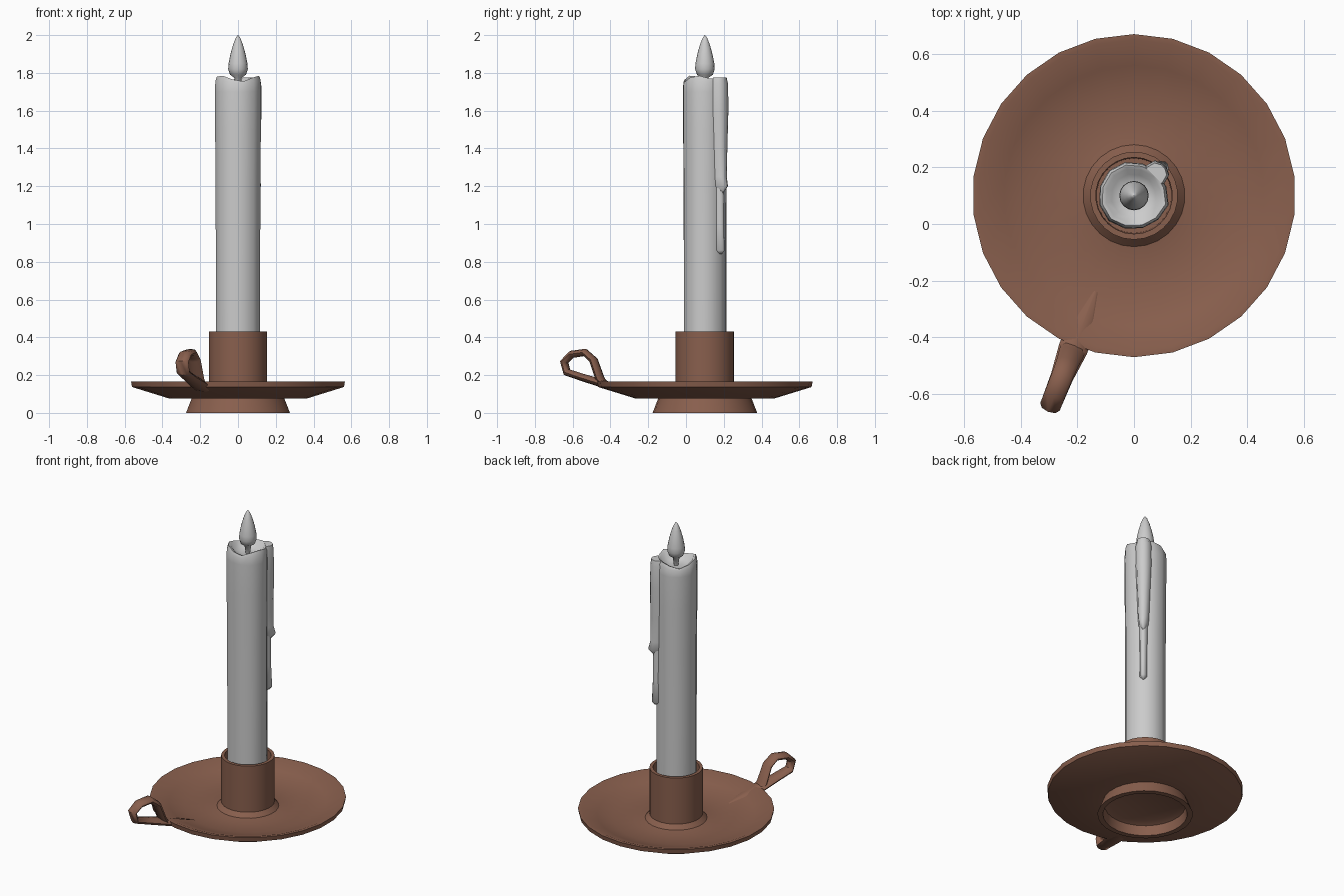
import bpy, bmesh, math
from mathutils import Vector

if "Cube" in bpy.data.objects:
    bpy.data.objects.remove(bpy.data.objects["Cube"])

CY = 0.10  # the candle axis sits behind the origin because of the handle

bronze = bpy.data.materials.new("brown_metal")
bronze.diffuse_color = (0.25, 0.115, 0.075, 1)
bronze.use_nodes = True
bronze.node_tree.nodes["Principled BSDF"].inputs["Base Color"].default_value = bronze.diffuse_color


def skin(name, rings, mat=None, angle=35):
    """Join equal rings of points into a closed, capped mesh object."""
    bm = bmesh.new()
    rows = [[bm.verts.new(p) for p in ring] for ring in rings]
    n = len(rows[0])
    for a, b in zip(rows, rows[1:]):
        for i in range(n):
            j = (i + 1) % n
            bm.faces.new((a[i], a[j], b[j], b[i]))
    bm.faces.new(rows[0][::-1])
    bm.faces.new(rows[-1])
    bmesh.ops.recalc_face_normals(bm, faces=bm.faces)
    me = bpy.data.meshes.new(name)
    bm.to_mesh(me)
    bm.free()
    ob = bpy.data.objects.new(name, me)
    bpy.context.collection.objects.link(ob)
    if mat:
        me.materials.append(mat)
    bpy.ops.object.select_all(action='DESELECT')
    ob.select_set(True)
    bpy.context.view_layer.objects.active = ob
    bpy.ops.object.shade_smooth_by_angle(angle=math.radians(angle))
    return ob


def circle(r, z, n):
    return [(r * math.sin(2 * math.pi * i / n), CY + r * math.cos(2 * math.pi * i / n), z)
            for i in range(n)]


# Holder: hollow foot, dish and candle socket as one turned profile
holder = [(.20, .075), (.235, .06), (.245, 0), (.277, 0), (.247, .077), (.37, .077),
          (.565, .137), (.57, .165), (.55, .165), (.46, .13), (.37, .106), (.24, .10),
          (.18, .108), (.155, .135), (.155, .43), (.135, .43), (.132, .2)]
skin("holder_dish", [circle(r, z, 26) for r, z in holder], bronze)

# Finger loop: flattened tube swept along a path (y, z, half width, half thickness)
path = [(-.24, .10, .01, .008), (-.37, .132, .05, .018), (-.44, .155, .052, .022),
        (-.54, .185, .04, .02), (-.63, .215, .037, .02), (-.645, .27, .037, .02),
        (-.605, .31, .037, .02), (-.535, .32, .038, .02), (-.49, .28, .04, .02),
        (-.455, .18, .045, .02), (-.43, .15, .045, .015)]
side = Vector((.93, -.37, 0))
pts = [Vector(((y - CY) * .37 / .93, y, z)) for y, z, w, t in path]
rings = []
for i, (p, (y, z, w, t)) in enumerate(zip(pts, path)):
    tangent = (pts[min(i + 1, len(pts) - 1)] - pts[max(i - 1, 0)]).normalized()
    normal = side.cross(tangent)
    rings.append([p + side * w * math.cos(k * math.pi / 4) + normal * t * math.sin(k * math.pi / 4)
                  for k in range(8)])
skin("finger_loop", rings, bronze, 50)

# Candle: twelve-sided wax column, uneven melted rim, sunken pool
N = 12
wobble = [.116, .118, .115, .120, .122, .122, .124, .124, .118, .116, .118, .124]
top_z = [1.77, 1.775, 1.775, 1.765, 1.75, 1.765, 1.78, 1.785, 1.765, 1.755, 1.775, 1.785]


def wax_ring(z, scale, drip=0.0, top=0.0):
    ring = []
    for i in range(N):
        a = math.radians(15 + 30 * i)
        r = wobble[i] * scale + (drip if i == 1 else 0)
        zz = z + top * (top_z[i] - 1.775)
        ring.append((r * math.cos(a), CY + r * math.sin(a), zz))
    return ring


skin("candle", [wax_ring(.2, .96), wax_ring(.43, .98), wax_ring(.85, .98), wax_ring(1.2, .99),
                wax_ring(1.5, 1.01), wax_ring(1.7, 1.02), wax_ring(1.755, 1, 0, .6),
                wax_ring(1.775, .93, 0, 1), wax_ring(1.77, .82, 0, 1),
                wax_ring(1.735, .65), wax_ring(1.725, .3)], None, 50)

# Wax drips running down the back right side: (z, distance from axis, half width)
drips = {"long_drip": [(.84, .125, .004), (.86, .142, .018), (1.0, .136, .018),
                       (1.2, .134, .02), (1.3, .128, .015)],
         "short_drip": [(1.16, .13, .004), (1.2, .163, .022), (1.25, .15, .026), (1.4, .15, .03),
                        (1.6, .152, .036), (1.74, .15, .036), (1.775, .145, .03)]}
out, across = Vector((.707, .707, 0)), Vector((-.707, .707, 0))
for name, rows in drips.items():
    skin(name, [[Vector((0, CY, z)) + out * d + across * s * w
                 for d, s in ((.1, -1.3), (r - .012, -1), (r, -.3), (r, .3), (r - .012, 1), (.1, 1.3))]
                for z, r, w in rows], None, 50)

# Flame: teardrop standing in the wax pool
flame = [(.012, 1.72), (.02, 1.775), (.042, 1.79), (.052, 1.82), (.05, 1.85), (.04, 1.90),
         (.026, 1.95), (.012, 1.985), (.001, 2.0)]
skin("flame", [circle(r, z, 16) for r, z in flame], None, 60)
